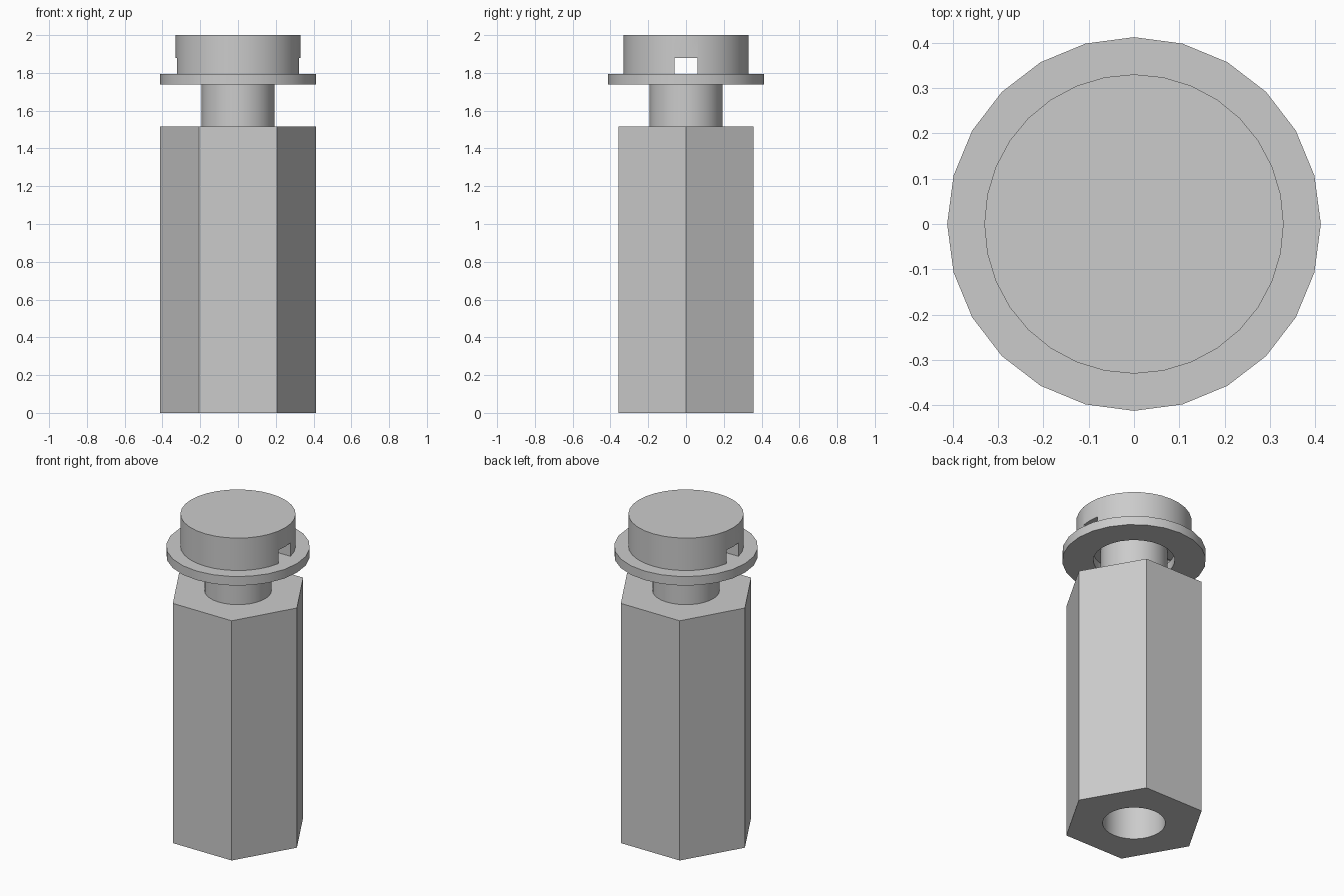
import bpy
import bmesh
import math

cube = bpy.data.objects.get("Cube")
if cube:
    bpy.data.objects.remove(cube, do_unlink=True)

# One grey metal for every part
metal = bpy.data.materials.new("grey_metal")
metal.use_nodes = True
GREY = (0.6, 0.6, 0.6, 1)
metal.diffuse_color = GREY
metal.node_tree.nodes["Principled BSDF"].inputs["Base Color"].default_value = GREY


def add_object(name, bm):
    bmesh.ops.recalc_face_normals(bm, faces=bm.faces)
    mesh = bpy.data.meshes.new(name)
    bm.to_mesh(mesh)
    bm.free()
    mesh.materials.append(metal)
    obj = bpy.data.objects.new(name, mesh)
    bpy.context.collection.objects.link(obj)
    return obj


def prism(name, radius, bottom, top, sides):
    """Upright prism with its first corner on +x."""
    bm = bmesh.new()
    ring = [bm.verts.new((radius * math.cos(math.tau * i / sides),
                          radius * math.sin(math.tau * i / sides), bottom))
            for i in range(sides)]
    base = bm.faces.new(ring)
    grown = bmesh.ops.extrude_face_region(bm, geom=[base], use_keep_orig=True)
    raised = [v for v in grown["geom"] if isinstance(v, bmesh.types.BMVert)]
    bmesh.ops.translate(bm, verts=raised, vec=(0, 0, top - bottom))
    return add_object(name, bm)


def box(name, size, centre):
    bm = bmesh.new()
    bmesh.ops.create_cube(bm, size=1)
    bmesh.ops.scale(bm, verts=bm.verts, vec=size)
    bmesh.ops.translate(bm, verts=bm.verts, vec=centre)
    return add_object(name, bm)


def cut(target, cutter):
    """Subtract the cutter and apply the result."""
    mod = target.modifiers.new("cut", "BOOLEAN")
    mod.operation = "DIFFERENCE"
    mod.solver = "EXACT"
    mod.object = cutter
    cutter.hide_render = True
    bpy.context.view_layer.objects.active = target
    bpy.ops.object.modifier_apply(modifier=mod.name)
    bpy.data.objects.remove(cutter, do_unlink=True)


# Hexagonal body with a blind hole in its underside
body = prism("hex_body", 0.412, 0, 1.515, 6)
cut(body, prism("hole_cutter", 0.18, -0.1, 0.75, 32))

# Stud joining the body to the head
stud = prism("stud", 0.192, 1.515, 1.795, 32)

# Loose washer with a clearance hole
washer = prism("washer", 0.412, 1.738, 1.795, 24)
cut(washer, prism("washer_cutter", 0.234, 1.6, 1.9, 24))

# Round head with a slot across its underside
head = prism("head", 0.33, 1.795, 2, 32)
cut(head, box("slot_cutter", (1, 0.12, 0.18), (0, 0, 1.79)))

# Smooth the round walls, keep the edges sharp
for obj in (body, stud, washer, head):
    bpy.ops.object.select_all(action="DESELECT")
    obj.select_set(True)
    bpy.context.view_layer.objects.active = obj
    bpy.ops.object.shade_smooth_by_angle(angle=math.radians(30))
